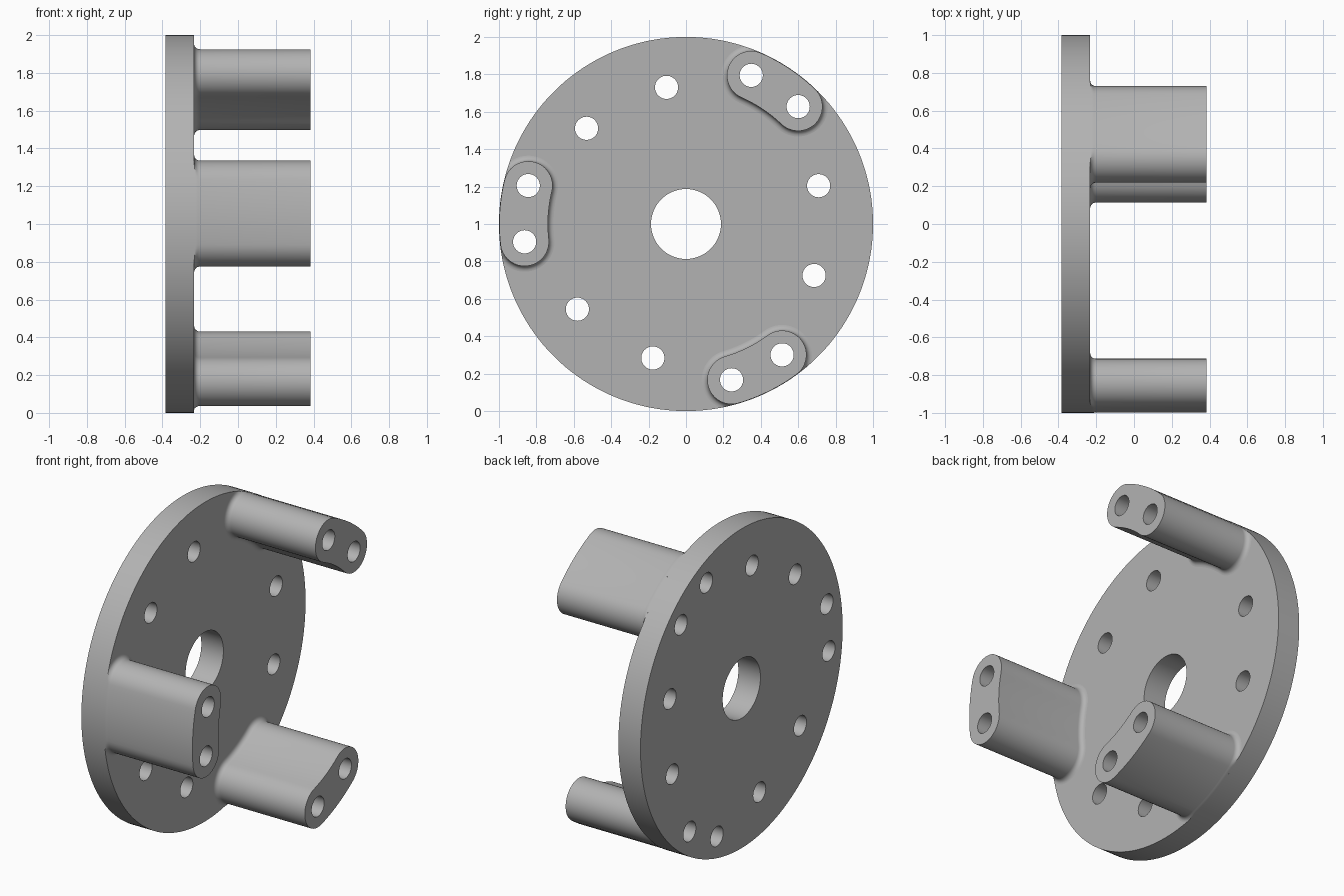
import bpy, bmesh, math
from mathutils import Vector

if "Cube" in bpy.data.objects:
    bpy.data.objects.remove(bpy.data.objects["Cube"])

BACK, FACE, END = -0.385, -0.232, 0.383   # plate back, plate face, post tip
BOLT_R, POST_W, FILLET = 0.868, 0.13, 0.03
HOLE_R = 0.062

steel = bpy.data.materials.new("grey_metal")
steel.diffuse_color = (0.45, 0.45, 0.45, 1)
steel.use_nodes = True
steel.node_tree.nodes["Principled BSDF"].inputs["Base Color"].default_value = steel.diffuse_color


def arc(c, r, a0, a1, n):
    """n points on an arc in the y-z plane, last point left out."""
    return [(c[0] + r * math.cos(math.radians(a0 + (a1 - a0) * i / n)),
             c[1] + r * math.sin(math.radians(a0 + (a1 - a0) * i / n))) for i in range(n)]


def polar(r, a):
    return (r * math.cos(math.radians(a)), r * math.sin(math.radians(a)))


def circle(c, r, n=40):
    return arc(c, r, 0, 360, n)


def slot(mid, grow):
    """Curved slot outline around a pair of bolt holes, kept inside the rim."""
    a, b, w = mid - 10, mid + 10, POST_W + grow
    pts = (arc((0, 0), BOLT_R + w, a, b, 12) + arc(polar(BOLT_R, b), w, b, b + 180, 24)
           + arc((0, 0), BOLT_R - w, b, a, 12) + arc(polar(BOLT_R, a), w, a + 180, a + 360, 24))
    out = []
    for p in pts:
        k = min(1, 1 / math.hypot(*p))
        out.append((p[0] * k, p[1] * k))
    return out


def loft(bm, rings):
    """Skin matching (outline, x) rings; returns the edges of first and last."""
    rows = [[bm.verts.new((x, y, z + 1)) for y, z in pts] for pts, x in rings]
    n = len(rows[0])
    for r0, r1 in zip(rows, rows[1:]):
        for i in range(n):
            j = (i + 1) % n
            bm.faces.new((r0[i], r0[j], r1[j], r1[i]))
    return [[bm.edges.get((r[i], r[(i + 1) % n])) for i in range(n)] for r in (rows[0], rows[-1])]


def build(name, shells, cap_start):
    bm = bmesh.new()
    starts, ends = [], []
    for rings in shells:
        s, e = loft(bm, rings)
        starts += s
        ends += e
    for edges in ([starts] if cap_start else []) + [ends]:
        bmesh.ops.triangle_fill(bm, edges=edges, use_beauty=True, normal=Vector((1, 0, 0)))
    bmesh.ops.recalc_face_normals(bm, faces=bm.faces)
    me = bpy.data.meshes.new(name)
    bm.to_mesh(me)
    bm.free()
    me.materials.append(steel)
    ob = bpy.data.objects.new(name, me)
    bpy.context.collection.objects.link(ob)
    bpy.ops.object.select_all(action='DESELECT')
    ob.select_set(True)
    bpy.context.view_layer.objects.active = ob
    bpy.ops.object.shade_smooth_by_angle(angle=math.radians(30))


post_angles = [56.3 + 120 * k for k in range(3)]

# Round plate with centre bore, bolt holes behind the posts and open bolt holes
loops = [circle((0, 0), 1, 180), circle((0, 0), 0.187, 72)]
for m in post_angles:
    loops += [circle(polar(BOLT_R, m + s), HOLE_R) for s in (-10, 10)]
    loops += [circle(polar(0.738, m + 60.8 + s), HOLE_R) for s in (-19, 19)]
build("round_plate", [[(p, BACK), (p, FACE)] for p in loops], True)

# Curved posts with a filleted foot and two through holes each
for i, m in enumerate(post_angles):
    steps = [math.radians(t) for t in range(0, 91, 15)]
    wall = [(slot(m, FILLET * (1 - math.sin(t))), FACE + FILLET * (1 - math.cos(t))) for t in steps]
    wall.append((slot(m, 0), END))
    bores = [[(p, FACE), (p, END)] for p in
             (circle(polar(BOLT_R, m + s), HOLE_R) for s in (-10, 10))]
    build(f"post_{i + 1}", [wall] + bores, False)
